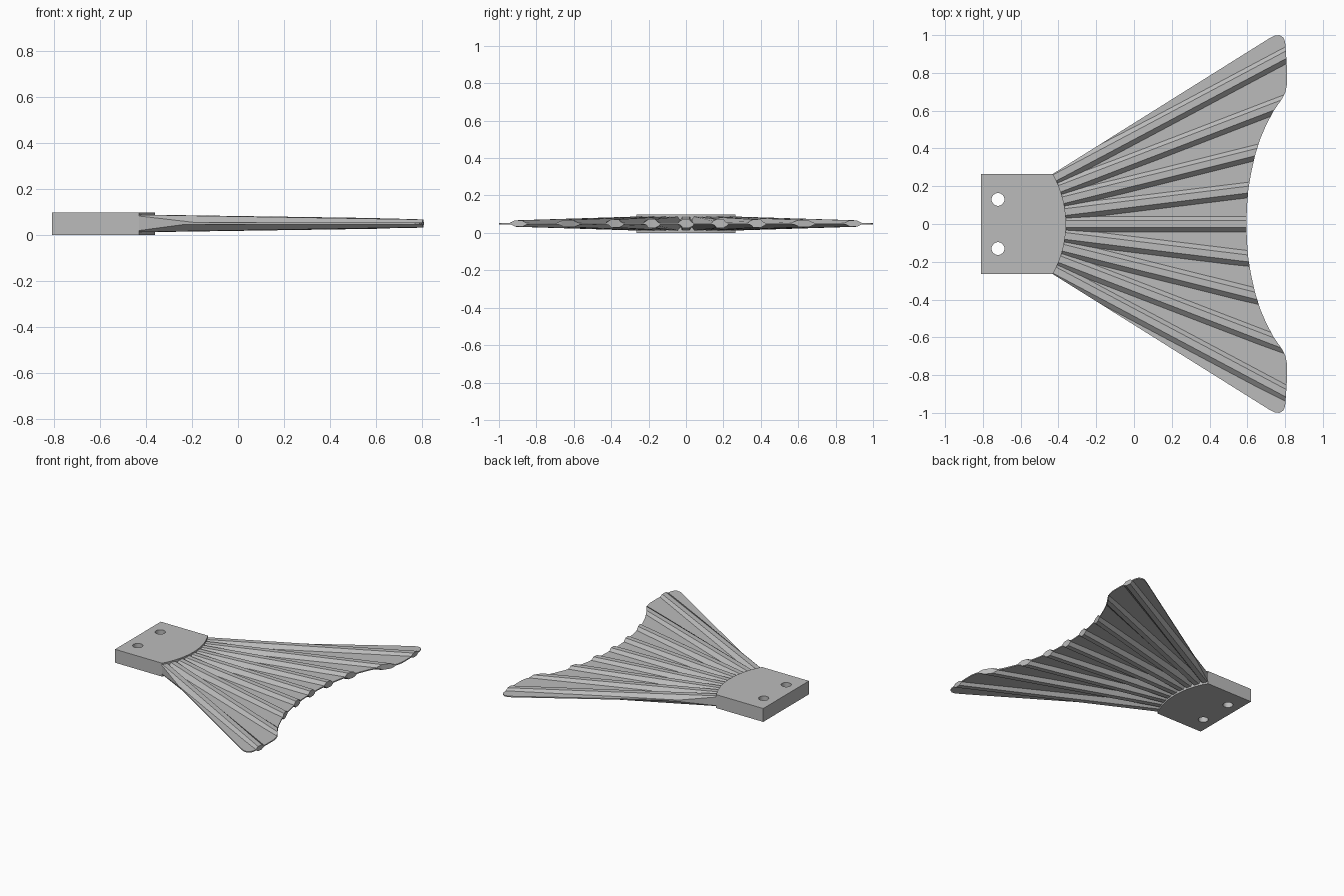
import bpy
import bmesh
import math
from mathutils import Matrix, Vector

if "Cube" in bpy.data.objects:
    bpy.data.objects.remove(bpy.data.objects["Cube"])

MID = 0.05                       # height of the blade's middle plane
HUB = Vector((-0.88, 0, MID))    # point the rays fan out from

grey = bpy.data.materials.new("matt grey")
grey.use_nodes = True
grey.diffuse_color = (0.5, 0.5, 0.5, 1)
grey.node_tree.nodes["Principled BSDF"].inputs["Base Color"].default_value = (0.5, 0.5, 0.5, 1)


def finish(name, bm):
    bmesh.ops.recalc_face_normals(bm, faces=bm.faces)
    mesh = bpy.data.meshes.new(name)
    bm.to_mesh(mesh)
    bm.free()
    mesh.materials.append(grey)
    obj = bpy.data.objects.new(name, mesh)
    bpy.context.collection.objects.link(obj)
    return obj


def prism(name, outline, low, high):
    bm = bmesh.new()
    face = bm.faces.new([bm.verts.new((x, y, low)) for x, y in outline])
    top = bmesh.ops.extrude_face_region(bm, geom=[face])["geom"]
    bmesh.ops.translate(bm, vec=(0, 0, high - low),
                        verts=[v for v in top if isinstance(v, bmesh.types.BMVert)])
    return finish(name, bm)


def carve(obj, tool, operation):
    bpy.context.view_layer.objects.active = obj
    mod = obj.modifiers.new("carve", "BOOLEAN")
    mod.operation, mod.solver, mod.object = operation, "EXACT", tool
    bpy.ops.object.modifier_apply(modifier=mod.name)


def mirrored(half):
    return half + [(x, -y) for x, y in reversed(half) if y > 0]


# Blade outline: straight side, round tip, concave trailing edge
trailing = [(0.605, 0.18), (0.62, 0.27), (0.64, 0.36), (0.668, 0.45), (0.70, 0.525),
            (0.74, 0.60), (0.785, 0.665), (0.802, 0.70), (0.81, 0.74), (0.81, 0.82),
            (0.805, 0.90), (0.80, 0.965), (0.79, 0.988), (0.77, 1.0), (0.745, 0.997),
            (0.715, 0.982), (-0.435, 0.262)]
outline = mirrored([(0.595, 0), (0.598, 0.09)] + trailing)
prism("blade_web", outline, MID - 0.004, MID + 0.004)
cutter = prism("outline_cutter", outline, -0.1, 0.2)
cutter.hide_render = True


# Tapered six-sided rays, trimmed to the blade outline
def ray(name, angle):
    bm = bmesh.new()
    rings = []
    for s, h in ((0.42, 0.039), (2.05, 0.015)):
        section = [(0.046, 0), (0.018, h), (-0.018, h), (-0.046, 0), (-0.018, -h), (0.018, -h)]
        rings.append([bm.verts.new((s, y, z)) for y, z in section])
    for i in range(6):
        j = (i + 1) % 6
        bm.faces.new((rings[0][i], rings[0][j], rings[1][j], rings[1][i]))
    for ring in rings:
        bm.faces.new(ring)
    turn = Matrix.Translation(HUB) @ Matrix.Rotation(angle, 4, "Z")
    bmesh.ops.transform(bm, matrix=turn, verts=bm.verts)
    carve(finish(name, bm), cutter, "INTERSECT")


for n in range(-4, 5):
    side = "left" if n < 0 else "right"
    ray("centre_ray" if n == 0 else f"{side}_ray_{abs(n)}", math.radians(7 * n))
bpy.data.objects.remove(cutter)

# Mounting block with a curved front and two bolt holes
arc = [(-0.897 + 0.537 * math.cos(a), 0.537 * math.sin(a))
       for a in (math.radians(29.5) * i / 12 for i in range(13))]
block = prism("mounting_block", mirrored(arc + [(-0.81, arc[-1][1])]), 0, 0.098)
for y in (-0.13, 0.13):
    bm = bmesh.new()
    bmesh.ops.create_cone(bm, cap_ends=True, segments=32, radius1=0.034, radius2=0.034,
                          depth=0.4, matrix=Matrix.Translation((-0.72, y, MID)))
    drill = finish("hole_cutter", bm)
    drill.hide_render = True
    carve(block, drill, "DIFFERENCE")
    bpy.data.objects.remove(drill)
bpy.ops.object.select_all(action="DESELECT")
block.select_set(True)
bpy.context.view_layer.objects.active = block
bpy.ops.object.shade_smooth_by_angle(angle=math.radians(30))
